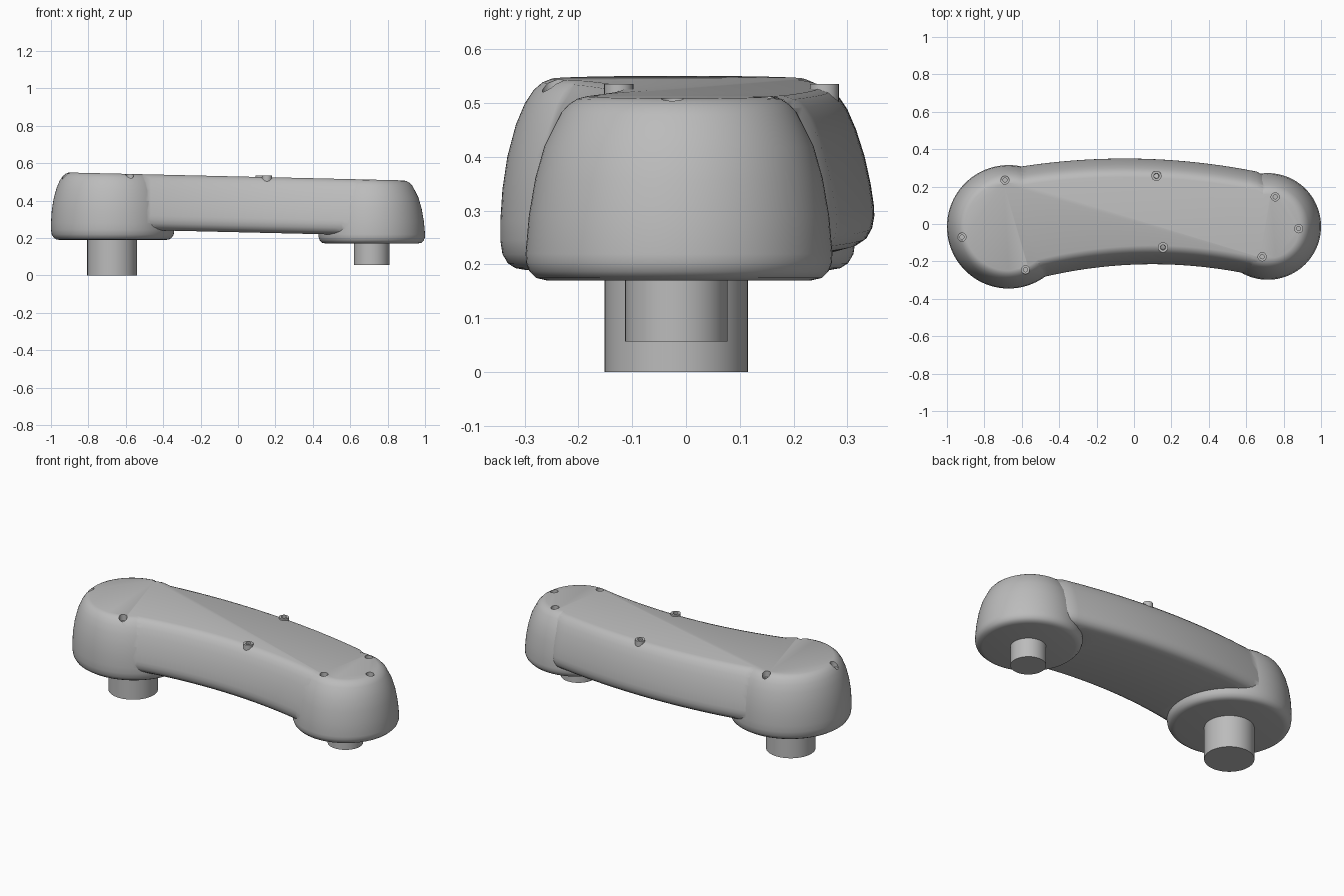
import bpy, bmesh, math
from mathutils import Vector

cube = bpy.data.objects.get("Cube")
if cube:
    bpy.data.objects.remove(cube, do_unlink=True)

grey = bpy.data.materials.new("satin grey")
grey.use_nodes = True
grey.diffuse_color = (0.5, 0.5, 0.5, 1)
grey.node_tree.nodes["Principled BSDF"].inputs["Base Color"].default_value = (0.5, 0.5, 0.5, 1)

SLOPE = -0.0235


def top(x):
    """Height of the slightly tilted top panel."""
    return 0.529 + SLOPE * x


def loft(bm, rings):
    """Skin closed rings of points and cap both ends."""
    rows = [[bm.verts.new(p) for p in ring] for ring in rings]
    n = len(rows[0])
    for a, b in zip(rows, rows[1:]):
        for i in range(n):
            j = (i + 1) % n
            bm.faces.new((a[i], a[j], b[j], b[i]))
    bm.faces.new(rows[0])
    bm.faces.new(rows[-1])


def lathe(bm, cx, cy, profile, segs=72, tilt=None):
    """Turn (radius, z) pairs; tilt=(low, high) leans the upper part with the panel."""
    rings = []
    for r, z in profile:
        k = SLOPE * (z - tilt[0]) / (tilt[1] - tilt[0]) if tilt else 0
        angles = [2 * math.pi * i / segs for i in range(segs)]
        rings.append([(cx + r * math.cos(a), cy + r * math.sin(a), z + k * r * math.cos(a))
                      for a in angles])
    loft(bm, rings)


def finish(bm, name):
    bmesh.ops.recalc_face_normals(bm, faces=bm.faces[:])
    me = bpy.data.meshes.new(name)
    bm.to_mesh(me)
    bm.free()
    ob = bpy.data.objects.new(name, me)
    bpy.context.collection.objects.link(ob)
    me.materials.append(grey)
    return ob


def smooth(ob, degrees=32):
    bpy.ops.object.select_all(action="DESELECT")
    ob.select_set(True)
    bpy.context.view_layer.objects.active = ob
    bpy.ops.object.shade_smooth_by_angle(angle=math.radians(degrees))


def boolean(ob, other, operation):
    mod = ob.modifiers.new(operation.lower(), "BOOLEAN")
    mod.operation, mod.object, mod.solver = operation, other, "EXACT"
    bpy.context.view_layer.objects.active = ob
    bpy.ops.object.modifier_apply(modifier=mod.name)
    bpy.data.objects.remove(other, do_unlink=True)


# Curved bar: side profile as (inset from outline, depth from panel)
side = [(0.14, 0.012), (0.1, 0), (0.08, -0.007), (0.064, -0.022), (0.05, -0.043),
        (0.034, -0.08), (0.018, -0.13), (0.007, -0.18), (0.001, -0.22), (0, -0.24),
        (0.004, -0.262), (0.014, -0.28), (0.03, -0.291), (0.055, -0.298)]
bm = bmesh.new()
rings = []
STEPS = 40
x0, x1 = -0.67, 0.69
for s in range(STEPS + 1):
    x = x0 + (x1 - x0) * s / STEPS
    pinch = 0.012 if s in (0, STEPS) else 0
    back = 0.35 - 0.14 * (x + 0.05) ** 2 - pinch
    front = -0.215 - 0.2 * (x - 0.1) ** 2 + pinch
    rings.append([(x, back - d, top(x) + h) for d, h in side]
                 + [(x, front + d, top(x) + h) for d, h in reversed(side)])
loft(bm, rings)
housing = finish(bm, "arm_housing")

# Rounded hubs at both ends
big = [(0.19, 0.562), (0.232, 0.546), (0.252, 0.538), (0.268, 0.524), (0.284, 0.5),
       (0.301, 0.46), (0.317, 0.4), (0.326, 0.34), (0.33, 0.28), (0.33, 0.245),
       (0.326, 0.219), (0.316, 0.202), (0.302, 0.193), (0.285, 0.19)]
small = [(0.12, 0.53), (0.168, 0.513), (0.188, 0.508), (0.204, 0.498), (0.219, 0.482),
         (0.25, 0.42), (0.267, 0.36), (0.279, 0.29), (0.285, 0.22), (0.284, 0.203),
         (0.278, 0.187), (0.266, 0.175), (0.245, 0.17)]
for cx, cy, profile in ((-0.67, -0.015, big), (0.715, -0.013, small)):
    bm = bmesh.new()
    lathe(bm, cx, cy, profile, 96, (profile[-1][1], top(cx)))
    boolean(housing, finish(bm, "hub"), "UNION")

# Slice off one flat, tilted top panel
bm = bmesh.new()
bm.from_mesh(housing.data)
bmesh.ops.bisect_plane(bm, geom=bm.verts[:] + bm.edges[:] + bm.faces[:],
                       plane_co=(0, 0, top(0)), plane_no=Vector((-SLOPE, 0, 1)).normalized(),
                       clear_outer=True)
bmesh.ops.holes_fill(bm, edges=[e for e in bm.edges if e.is_boundary], sides=0)
bmesh.ops.recalc_face_normals(bm, faces=bm.faces[:])
bm.to_mesh(housing.data)
bm.free()

# Stepped screw bores around the panel rim
bm = bmesh.new()
for x, y in ((-0.69, 0.235), (-0.92, -0.07), (-0.58, -0.245),
             (0.685, -0.175), (0.88, -0.025), (0.755, 0.145)):
    z = top(x)
    lathe(bm, x, y, [(0.011, z - 0.06), (0.011, z - 0.036), (0.022, z - 0.036),
                     (0.022, z + 0.05)], 24)
cutter = finish(bm, "bore_cutter")
cutter.hide_render = True
boolean(housing, cutter, "DIFFERENCE")
smooth(housing)

# Raised screw bosses beside the middle of the bar
for name, x, y in (("back_boss", 0.12, 0.257), ("front_boss", 0.155, -0.125)):
    bm = bmesh.new()
    lathe(bm, x, y, [(0.012, 0.49), (0.027, 0.503), (0.027, 0.535), (0.014, 0.535),
                     (0.012, 0.518)], 28)
    smooth(finish(bm, name))

# Round posts under the hubs
for name, x, r, low, high in (("large_post", -0.673, 0.133, 0, 0.21),
                              ("small_post", 0.715, 0.095, 0.057, 0.19)):
    bm = bmesh.new()
    lathe(bm, x, -0.018, [(r, low), (r, high)])
    smooth(finish(bm, name))
